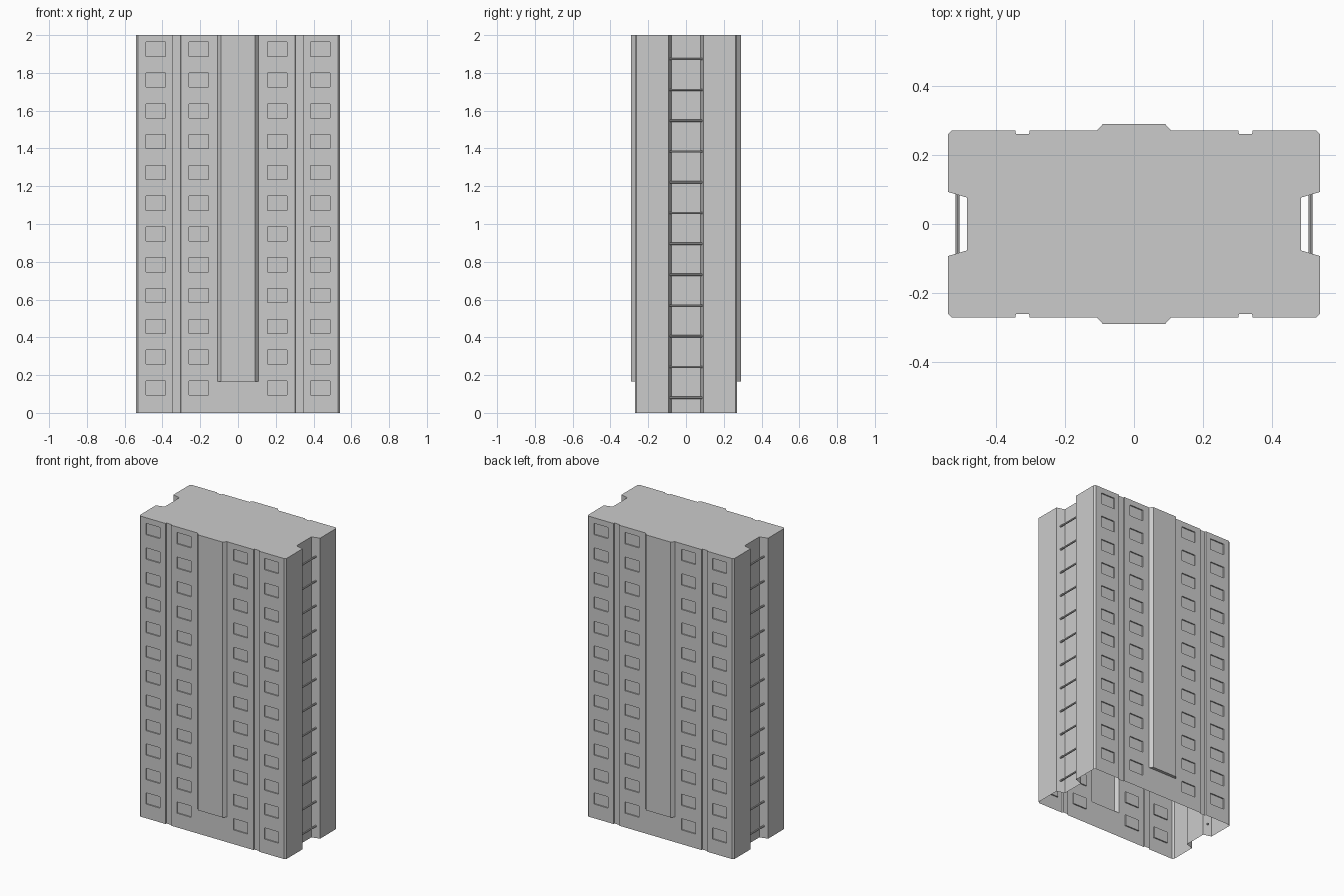
import bpy, bmesh
from mathutils import Vector, Matrix

if "Cube" in bpy.data.objects:
    bpy.data.objects.remove(bpy.data.objects["Cube"], do_unlink=True)

ROWS, STEP, HEIGHT = 12, 0.163, 2.0
WALL_Y, PANEL_Y, LEDGE_Z = 0.271, 0.291, 0.167

grey = bpy.data.materials.new("concrete_grey")
grey.use_nodes = True
colour = (0.6, 0.6, 0.6, 1)
grey.diffuse_color = colour
grey.node_tree.nodes["Principled BSDF"].inputs["Base Color"].default_value = colour


def finish(bm, name):
    bmesh.ops.recalc_face_normals(bm, faces=bm.faces)
    mesh = bpy.data.meshes.new(name)
    bm.to_mesh(mesh)
    bm.free()
    mesh.materials.append(grey)
    obj = bpy.data.objects.new(name, mesh)
    bpy.context.collection.objects.link(obj)
    return obj


def add_box(bm, centre, size):
    bmesh.ops.create_cube(bm, size=1, matrix=Matrix.Translation(centre) @ Matrix.Diagonal((*size, 1)))


# Quarter of the plan outline, from the side recess to the central panel
def outline(panel_y):
    quarter = [(0.486, 0.077), (0.54, 0.093), (0.54, 0.261), (0.53, WALL_Y),
               (0.345, WALL_Y), (0.343, 0.262), (0.305, 0.262), (0.303, WALL_Y),
               (0.108, WALL_Y), (0.09, panel_y)]
    half = quarter + [(-x, y) for x, y in reversed(quarter)]
    return half + [(-x, -y) for x, y in half]


# Tower shell: plain base ring, then the ring with projecting panels
bm = bmesh.new()
levels = [(WALL_Y, 0), (WALL_Y, LEDGE_Z), (PANEL_Y, LEDGE_Z), (PANEL_Y, HEIGHT)]
rings = [[bm.verts.new((x, y, z)) for x, y in outline(py)] for py, z in levels]
count = len(rings[0])
for low, high in zip(rings, rings[1:]):
    for i in range(count):
        j = (i + 1) % count
        bm.faces.new((low[i], low[j], high[j], high[i]))
bm.faces.new(rings[0])
bm.faces.new(rings[-1])
bmesh.ops.remove_doubles(bm, verts=bm.verts, dist=0.0005)
bmesh.ops.dissolve_degenerate(bm, edges=bm.edges, dist=0.0005)
tower = finish(bm, "tower_block")

# Shallow window recesses on front and back
bm = bmesh.new()
for row in range(ROWS):
    for x in (-0.436, -0.208, 0.208, 0.436):
        for side in (-1, 1):
            add_box(bm, (x, side * (WALL_Y + 0.012), 0.132 + row * STEP), (0.104, 0.04, 0.075))
cutter = finish(bm, "window_cutter")
cutter.hide_render = True
cut = tower.modifiers.new("windows", "BOOLEAN")
cut.operation, cut.solver, cut.object = "DIFFERENCE", "EXACT", cutter
bpy.context.view_layer.objects.active = tower
bpy.ops.object.modifier_apply(modifier=cut.name)
bpy.data.objects.remove(cutter, do_unlink=True)

# Open underside
bm = bmesh.new()
bm.from_mesh(tower.data)
base = [f for f in bm.faces if all(v.co.z < 0.001 for v in f.verts)]
bmesh.ops.delete(bm, geom=base, context="FACES")
bm.to_mesh(tower.data)
bm.free()

# Round rails across the side recesses
for name, x in (("left_rails", 0.513), ("right_rails", -0.513)):
    bm = bmesh.new()
    for row in range(ROWS):
        place = Matrix.Translation((x, 0, 0.08 + row * STEP)) @ Matrix.Rotation(1.5708, 4, "X")
        bmesh.ops.create_cone(bm, cap_ends=True, segments=8, radius1=0.006, radius2=0.006,
                              depth=0.19, matrix=place)
    finish(bm, name)
